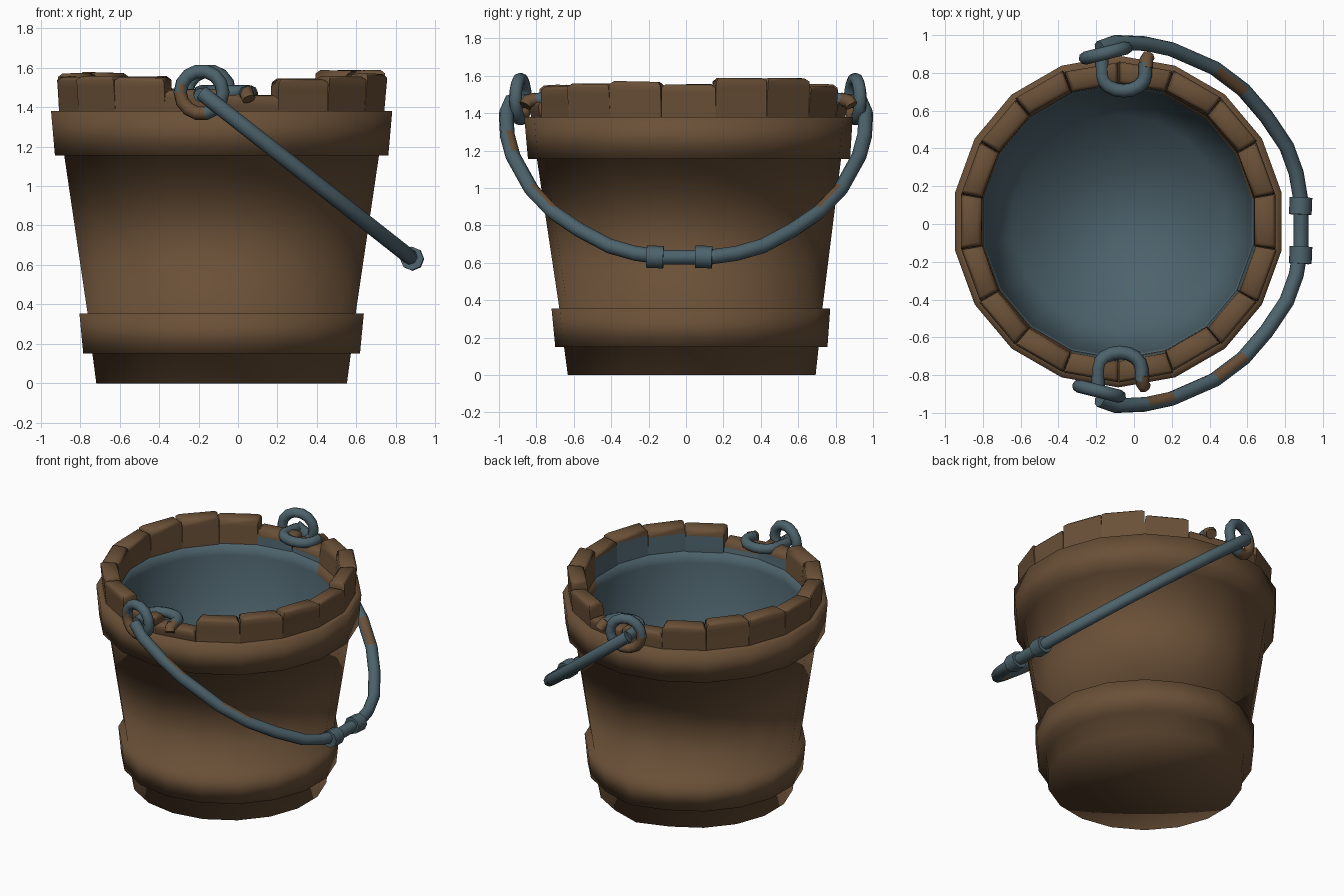
import bpy, bmesh, math, random
from mathutils import Vector

if "Cube" in bpy.data.objects:
    bpy.data.objects.remove(bpy.data.objects["Cube"])
random.seed(4)

CX, CY, N = -0.083, 0.013, 18


def material(name, rgb):
    m = bpy.data.materials.new(name)
    m.diffuse_color = (*rgb, 1)
    m.use_nodes = True
    m.node_tree.nodes["Principled BSDF"].inputs["Base Color"].default_value = m.diffuse_color
    return m


BROWN = material("brown_wood", (0.145, 0.081, 0.039))
TEAL = material("blue_grey_metal", (0.074, 0.124, 0.150))


def add_object(name, mesh):
    ob = bpy.data.objects.new(name, mesh)
    bpy.context.collection.objects.link(ob)
    for p in mesh.polygons:
        p.use_smooth = True
    return ob


def new_mesh(name):
    me = bpy.data.meshes.new(name)
    me.materials.append(BROWN)
    me.materials.append(TEAL)
    return me


def at(r, deg, z):
    a = math.radians(deg)
    return Vector((CX + r * math.cos(a), CY + r * math.sin(a), z))


# bucket body: lathed profile with two stepped bands, hollow inside
profile = [(0.645, 0), (0.665, 0.15), (0.712, 0.15), (0.732, 0.355), (0.69, 0.355),
           (0.81, 1.155), (0.858, 1.155), (0.878, 1.38), (0.836, 1.38),
           (0.725, 1.38), (0.715, 1.30), (0.565, 0.10)]
INNER = 9
bm = bmesh.new()
rings = []
for i, (r, z) in enumerate(profile):
    # one warped stave edge at the back bulges outwards low down
    bulge = 0.035 * (1 - z / 1.4) if i < INNER else 0
    rings.append([bm.verts.new(at(r + bulge * (k == 4), 10 + 20 * k, z)) for k in range(N)])
bottom = bm.verts.new((CX, CY, 0))
for i in range(len(rings) - 1):
    for k in range(N):
        a, b = rings[i], rings[i + 1]
        f = bm.faces.new((a[k], a[(k + 1) % N], b[(k + 1) % N], b[k]))
        f.material_index = 1 if i > INNER or (i == INNER and k not in (0, 1, 2)) else 0
for k in range(N):
    bm.faces.new((bottom, rings[0][(k + 1) % N], rings[0][k]))
floor = bm.faces.new(rings[-1])
floor.material_index = 1
bmesh.ops.recalc_face_normals(bm, faces=bm.faces)
me = new_mesh("bucket_body")
bm.to_mesh(me)
bm.free()
add_object("bucket_body", me)

# uneven stave ends around the rim, one per side, lower where the staples sit
heights = [1.555, 1.585, 1.585, 1.545, 1.46, 1.49, 1.555, 1.575, 1.57,
           1.555, 1.55, 1.555, 1.55, 1.49, 1.46, 1.54, 1.555, 1.57]
bm = bmesh.new()
for k, h in enumerate(heights):
    d = 20 * k
    t = random.uniform(-0.008, 0.006)
    rows = []
    for z, ro, ri, w in ((1.365, 0.836, 0.724, 10), (h - 0.05, 0.846 + t, 0.735 + t, 9.9),
                         (h, 0.85 + t, 0.738 + t, 9.7)):
        rows.append([bm.verts.new(at(r, d + s, z + random.uniform(-.005, .005) * (z > 1.4)))
                     for r, s in ((ri, -w), (ro, -w), (ro, w), (ri, w))])
    bm.faces.new(rows[0][::-1])
    top = bm.faces.new(rows[2])
    for r in range(2):
        for i in range(4):
            j = (i + 1) % 4
            f = bm.faces.new((rows[r][i], rows[r][j], rows[r + 1][j], rows[r + 1][i]))
            # inner face is metal lined on part of the rim
            if r == 0 and i == 3 and k in (0, 4, 5, 13, 14, 15, 16, 17):
                f.material_index = 1
    bmesh.ops.bevel(bm, geom=list(top.edges), offset=0.018, segments=1, affect='EDGES',
                    material=0)
bmesh.ops.recalc_face_normals(bm, faces=bm.faces)
me = new_mesh("rim_staves")
bm.to_mesh(me)
bm.free()
rim = add_object("rim_staves", me)
bpy.context.view_layer.objects.active = rim
rim.select_set(True)
bpy.ops.object.shade_smooth_by_angle(angle=math.radians(60))


def tube(name, pts, radius, rule=lambda c: 1, closed=False, res=2):
    """Round wire along points; rule picks the material from each face centre."""
    cu = bpy.data.curves.new(name, 'CURVE')
    cu.dimensions = '3D'
    cu.bevel_depth, cu.bevel_resolution, cu.use_fill_caps = radius, res, True
    sp = cu.splines.new('POLY')
    sp.points.add(len(pts) - 1)
    for p, co in zip(sp.points, pts):
        p.co = (*co, 1)
    sp.use_cyclic_u = closed
    tmp = bpy.data.objects.new(name + "_curve", cu)
    bpy.context.collection.objects.link(tmp)
    dg = bpy.context.evaluated_depsgraph_get()
    me = bpy.data.meshes.new_from_object(tmp.evaluated_get(dg))
    bpy.data.objects.remove(tmp)
    me.materials.clear()
    me.materials.append(BROWN)
    me.materials.append(TEAL)
    ob = add_object(name, me)
    for p in me.polygons:
        p.material_index = rule(p.center)
    return ob


# swinging handle, lying in a slanted plane
def on_plane(y, z):
    return Vector((-0.17 + (1.46 - z) * 1.27, y, z))


def rust(c):
    return 0 if 0.74 < abs(c.y) < 0.765 or (-0.94 < c.y < -0.91 and c.z < 1.3) else 1


half = [(0.93, 1.47), (0.962, 1.40), (0.955, 1.28), (0.925, 1.17), (0.825, 0.99),
        (0.71, 0.87), (0.57, 0.775), (0.41, 0.69), (0.27, 0.65), (0.12, 0.63)]
path = [on_plane(-y, z) for y, z in half] + [on_plane(y, z) for y, z in half[::-1]]
tube("handle", path, 0.04, rust)

# two collars on the grip
for n, y in enumerate((-0.165, 0.095)):
    tube(f"grip_collar_{n + 1}", [on_plane(y - 0.045, 0.633), on_plane(y + 0.045, 0.63)], 0.06)

# on both sides: hanging ring, staple over the rim and its bent end
for side, tag in ((-1, "front"), (1, "back")):
    cx = -0.185 if side < 0 else -0.15
    cy = 0.885 if side < 0 else 0.905
    ring = []
    for i in range(14):
        a = 2 * math.pi * i / 14
        dx = 0.108 * math.cos(a)
        ring.append((cx + dx, side * (cy + 0.25 * dx), 1.475 + 0.108 * math.sin(a)))
    tube(f"{tag}_ring", ring, 0.035,
         lambda c, x=cx: 0 if (c.x - x) + (c.z - 1.475) < -0.07 and c.z < 1.5 else 1, closed=True)
    sx = -0.075 if side < 0 else -0.055
    o = 0.0 if side < 0 else 0.025
    u = [(sx - 0.115, side * (0.89 + o), 1.46)]
    for i in range(9):
        a = math.pi * (1 - i / 8)
        u.append((sx + 0.115 * math.cos(a), side * (0.765 + o - 0.085 * math.sin(a)), 1.475))
    u.append((sx + 0.115, side * (0.83 + o), 1.47))
    tube(f"{tag}_staple", u, 0.036)
    e = sx + 0.12
    tube(f"{tag}_staple_end", [(e, side * (0.80 + o), 1.475), (e, side * (0.845 + o), 1.465),
                               (e + 0.01, side * (0.86 + o), 1.44)], 0.036, lambda c: 0)
